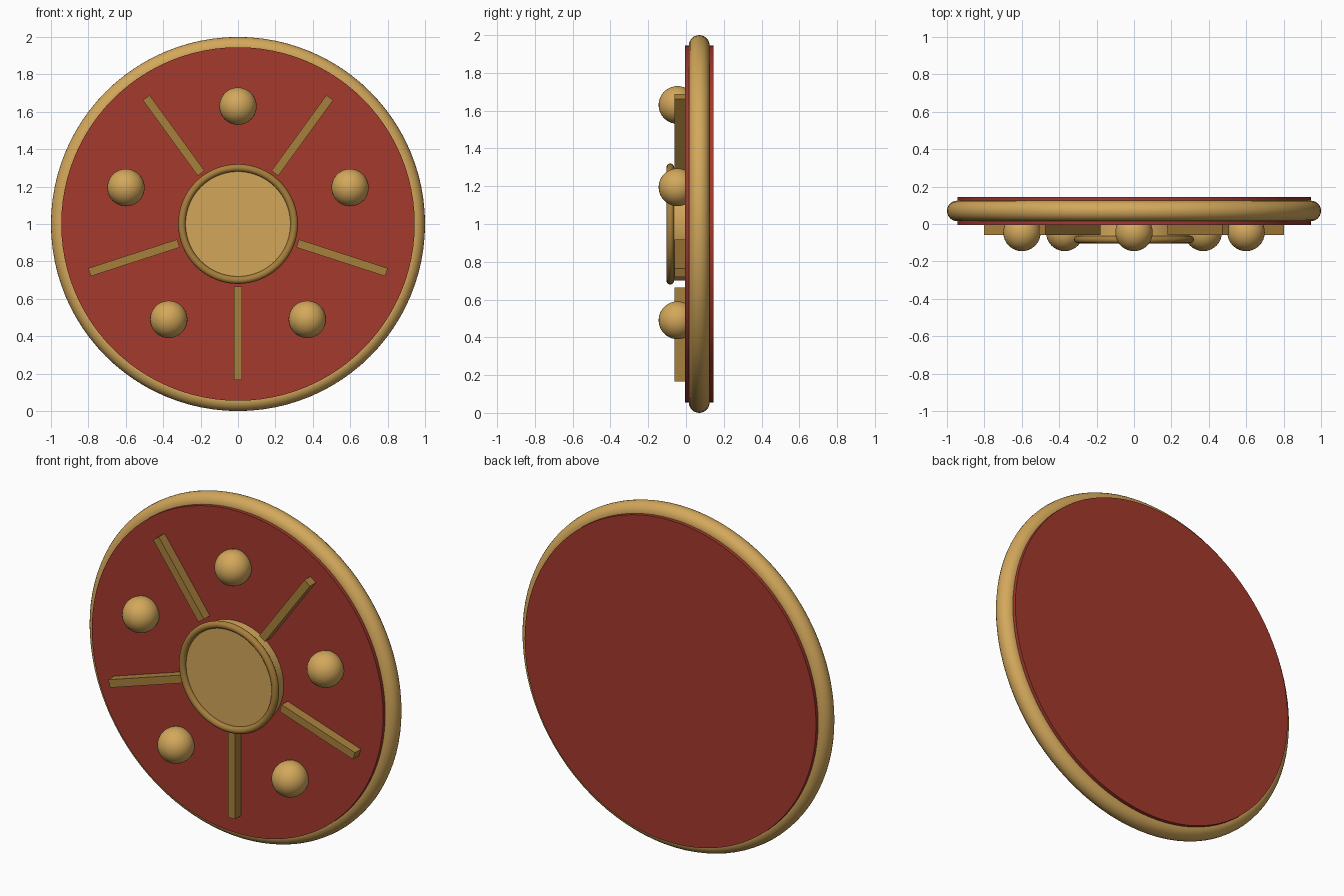
import bpy
from math import radians, sin, cos, pi

cube = bpy.data.objects.get("Cube")
if cube:
    bpy.data.objects.remove(cube, do_unlink=True)


def material(name, rgb):
    mat = bpy.data.materials.new(name)
    mat.use_nodes = True
    mat.diffuse_color = (*rgb, 1)
    mat.node_tree.nodes["Principled BSDF"].inputs["Base Color"].default_value = (*rgb, 1)
    return mat


RED = material("red paint", (0.37, 0.041, 0.026))
GOLD = material("light gold", (0.65, 0.39, 0.105))
BRONZE = material("dark gold", (0.39, 0.214, 0.045))


def finish(name, mat, smooth=True):
    obj = bpy.context.object
    obj.name = name
    obj.data.materials.append(mat)
    if smooth:
        bpy.ops.object.shade_smooth_by_angle(angle=radians(35))
    return obj


def disc(name, mat, radius, y_front, y_back):
    bpy.ops.mesh.primitive_cylinder_add(
        vertices=96, radius=radius, depth=y_back - y_front,
        location=(0, (y_front + y_back) / 2, 1), rotation=(pi / 2, 0, 0))
    finish(name, mat)


def ring(name, mat, major, minor, y):
    bpy.ops.mesh.primitive_torus_add(
        major_segments=96, minor_segments=24, major_radius=major,
        minor_radius=minor, location=(0, y, 1), rotation=(pi / 2, 0, 0))
    finish(name, mat)


# Round board with its rim
disc("shield_board", RED, 0.945, -0.005, 0.145)
ring("outer_rim", GOLD, 0.945, 0.055, 0.07)

# Central boss with its trim
disc("centre_boss", GOLD, 0.3, -0.08, 0.01)
ring("boss_trim", BRONZE, 0.3, 0.02, -0.083)

# Five studs alternating with five radial ribs
for i in range(5):
    a = radians(90 + 72 * i)
    bpy.ops.mesh.primitive_uv_sphere_add(
        segments=32, ring_count=20, radius=0.1,
        location=(0.63 * cos(a), -0.045, 1 + 0.63 * sin(a)))
    finish(f"stud_{i + 1}", GOLD)

    b = a + pi
    bpy.ops.mesh.primitive_cube_add(
        size=1, location=(0.585 * cos(b), -0.025, 1 + 0.585 * sin(b)),
        rotation=(0, -b, 0))
    rib = finish(f"radial_rib_{i + 1}", BRONZE, smooth=False)
    rib.scale = (0.5, 0.07, 0.045)
